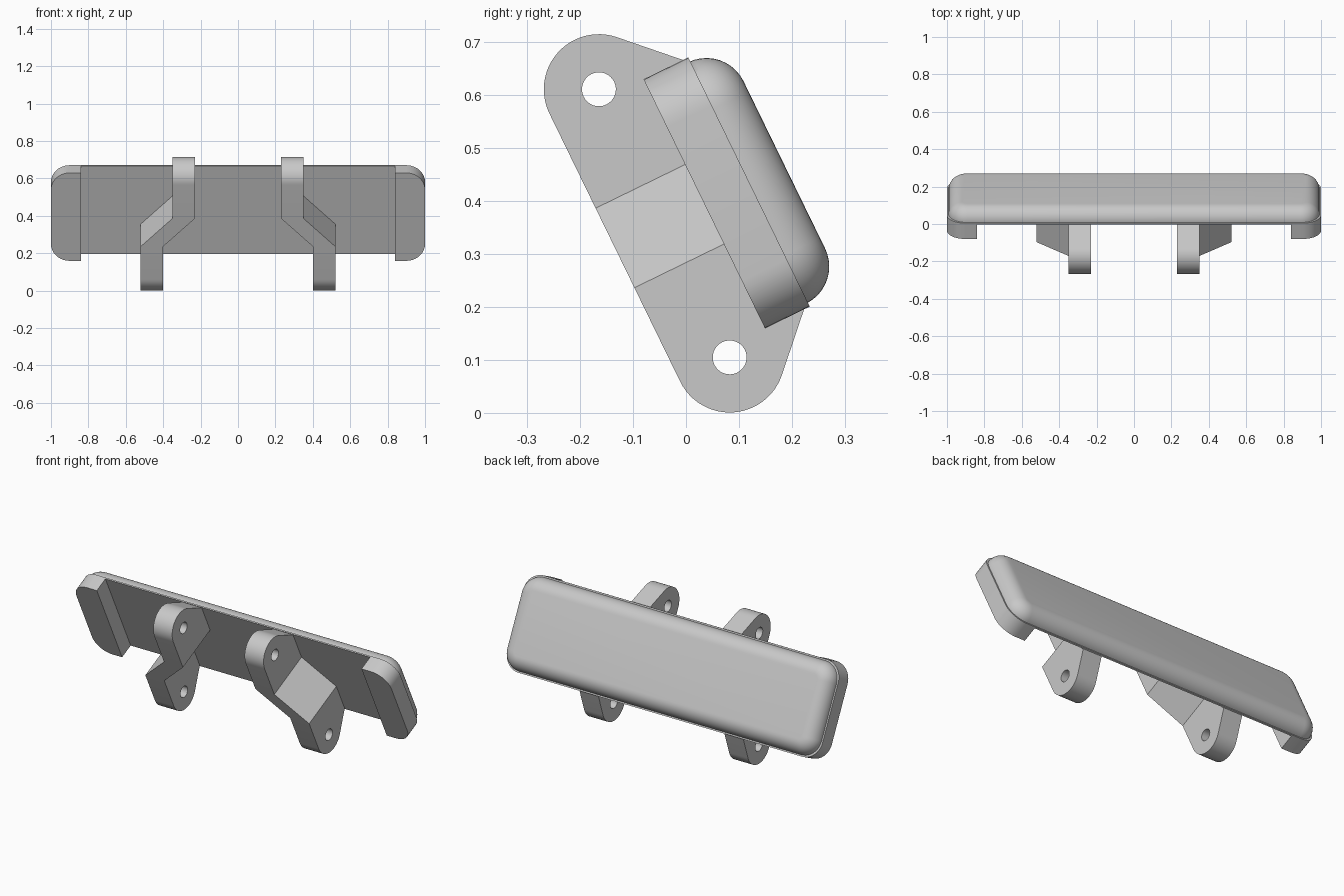
import bpy, bmesh
from math import sin, cos, pi, radians
from mathutils import Matrix, Vector

if "Cube" in bpy.data.objects:
    bpy.data.objects.remove(bpy.data.objects["Cube"])

# Local frame: x across, y outward from the panel, z up along the tilted panel
TILT = Matrix.Rotation(radians(26), 4, 'X')
LOW, HIGH, BACK = 0.078, 0.601, 0.29

grey = bpy.data.materials.new("plain grey")
grey.use_nodes = True
grey.diffuse_color = (0.58, 0.58, 0.58, 1)
grey.node_tree.nodes["Principled BSDF"].inputs["Base Color"].default_value = grey.diffuse_color


def finish(name, bm, mirror=False):
    bmesh.ops.recalc_face_normals(bm, faces=bm.faces[:])
    mesh = bpy.data.meshes.new(name)
    bm.to_mesh(mesh)
    bm.free()
    mesh.materials.append(grey)
    obj = bpy.data.objects.new(name, mesh)
    bpy.context.collection.objects.link(obj)
    obj.matrix_world = TILT
    if mirror:
        obj.modifiers.new("mirror", 'MIRROR').use_axis[0] = True
    bpy.ops.object.select_all(action='DESELECT')
    obj.select_set(True)
    bpy.context.view_layer.objects.active = obj
    bpy.ops.object.shade_smooth_by_angle(angle=radians(32))
    return obj


def arc(cx, cz, r, start, end, steps):
    angles = [radians(start + (end - start) * i / steps) for i in range(steps + 1)]
    return [(cx + r * cos(a), cz + r * sin(a)) for a in angles]


def outline(inset, radius):
    """Rounded rectangle of the panel; the first two arcs are the +x corners."""
    x, lo, hi = 1 - inset - radius, LOW + inset + radius, HIGH - inset - radius
    corners = [(x, lo, -90), (x, hi, 0), (-x, hi, 90), (-x, lo, 180)]
    return [p for cx, cz, a in corners for p in arc(cx, cz, radius, a, a + 90, 10)]


def loft(name, rings, mirror=False):
    """Skin a stack of (depth, points) rings and cap both ends."""
    bm = bmesh.new()
    loops = [[bm.verts.new((x, y, z)) for x, z in pts] for y, pts in rings]
    for a, b in zip(loops, loops[1:]):
        for i in range(len(a)):
            j = (i + 1) % len(a)
            bm.faces.new((a[i], a[j], b[j], b[i]))
    bm.faces.new(loops[0])
    bm.faces.new(loops[-1])
    return finish(name, bm, mirror)


# Thin backing plate and the rounded pad on it
loft("backing_plate", [(BACK, outline(0, 0.1)), (BACK + 0.008, outline(0, 0.1))])
FILLET = 0.078
pad_rings = [(BACK + 0.004, outline(0.008, 0.1))]
for i in range(11):
    a = i / 10 * pi / 2
    inset = FILLET * (1 - cos(a))
    pad_rings.append((BACK + 0.004 + FILLET * sin(a), outline(0.008 + inset, 0.1 - inset)))
loft("rounded_pad", pad_rings)

# Thick lips at both ends of the panel
lip = outline(0, 0.1)[:22] + [(0.84, HIGH), (0.84, LOW)]
loft("end_lip", [(0.204, lip), (BACK, lip)], mirror=True)

# Cranked hinge brackets with pin holes
PIN, RADIUS, HOLE, THICK = 0.12, 0.104, 0.032, 0.12
TOP_PIN, LOW_PIN, JOG_HIGH, JOG_LOW = 0.621, 0.058, 0.422, 0.255
INNER, OUTER = 0.23, 0.40
EDGE = PIN - RADIUS


def add_loop(bm, verts):
    return [bm.edges.get((a, b)) or bm.edges.new((a, b))
            for a, b in zip(verts, verts[1:] + verts[:1])]


def ear(bm, x, pin, arc_points, jog, corner):
    """Flat bracket end with a hole; returns its two vertices at the jog."""
    pts = [(EDGE, jog)] + arc_points + [(BACK, corner), (BACK, jog)]
    rim = [bm.verts.new((x, y, z)) for y, z in pts]
    hole = [bm.verts.new((x, y, z)) for y, z in arc(PIN, pin, HOLE, 0, 360, 32)[:-1]]
    bmesh.ops.triangle_fill(bm, edges=add_loop(bm, rim) + add_loop(bm, hole),
                            use_beauty=True, normal=Vector((1, 0, 0)))
    return rim[0], rim[-1]


bm = bmesh.new()
top = ear(bm, INNER, TOP_PIN, arc(PIN, TOP_PIN, RADIUS, 180, 45, 24), JOG_HIGH, HIGH - 0.003)
low = ear(bm, OUTER, LOW_PIN, arc(PIN, LOW_PIN, RADIUS, 180, 315, 24), JOG_LOW, LOW + 0.004)
bm.faces.new((top[0], top[1], low[1], low[0]))
bmesh.ops.recalc_face_normals(bm, faces=bm.faces[:])
side = bmesh.ops.extrude_face_region(bm, geom=bm.faces[:], use_keep_orig=True)
bmesh.ops.translate(bm, vec=(THICK, 0, 0),
                    verts=[v for v in side["geom"] if isinstance(v, bmesh.types.BMVert)])
finish("hinge_bracket", bm, mirror=True)
